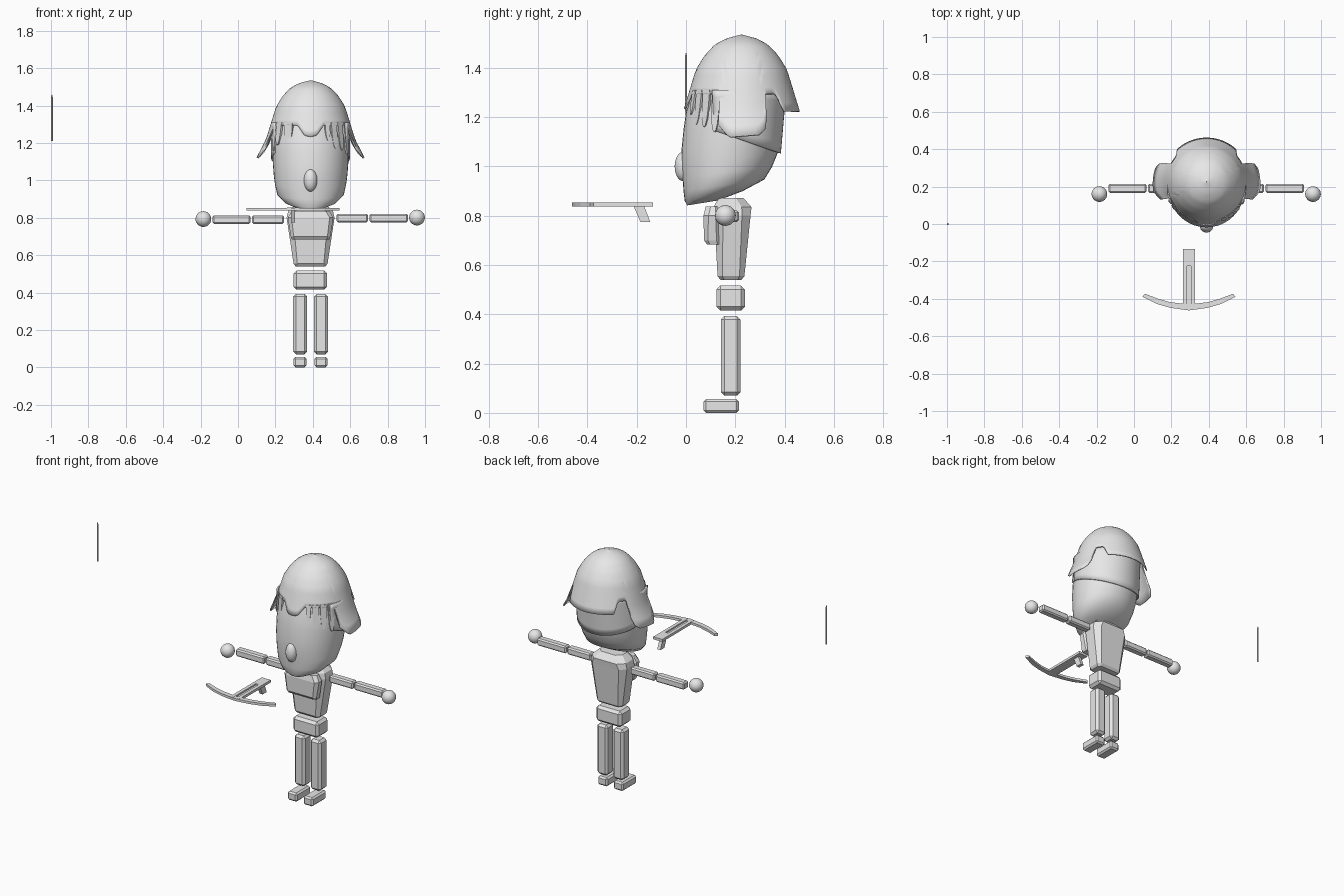
import bpy, bmesh, math
from mathutils import Matrix, Vector

cube = bpy.data.objects.get("Cube")
if cube:
    bpy.data.objects.remove(cube, do_unlink=True)

grey = bpy.data.materials.new("plain_grey")
grey.use_nodes = True
GREY = (0.8, 0.8, 0.8, 1)
grey.diffuse_color = GREY
grey.node_tree.nodes["Principled BSDF"].inputs["Base Color"].default_value = GREY

CX = 0.388   # middle of the figure
CY = 0.225   # helmet axis
BX = 0.294   # middle of the crossbow


def finish(name, bm, smooth=False):
    bmesh.ops.recalc_face_normals(bm, faces=bm.faces)
    mesh = bpy.data.meshes.new(name)
    bm.to_mesh(mesh)
    bm.free()
    mesh.materials.append(grey)
    ob = bpy.data.objects.new(name, mesh)
    bpy.context.collection.objects.link(ob)
    if smooth:
        bpy.ops.object.select_all(action='DESELECT')
        ob.select_set(True)
        bpy.context.view_layer.objects.active = ob
        bpy.ops.object.shade_smooth_by_angle(angle=math.radians(40))
    return ob


def loft(name, rings, closed=True, caps=True, smooth=False):
    bm = bmesh.new()
    rows = [[bm.verts.new(p) for p in ring] for ring in rings]
    n = len(rows[0])
    for a, b in zip(rows, rows[1:]):
        for i in range(n if closed else n - 1):
            j = (i + 1) % n
            bm.faces.new((a[i], a[j], b[j], b[i]))
    if caps:
        bm.faces.new(rows[0])
        bm.faces.new(rows[-1])
    return finish(name, bm, smooth)


def box(name, x, y, z, bevel=0.0):
    bm = bmesh.new()
    bmesh.ops.create_cube(bm, size=1)
    for v in bm.verts:
        v.co = Vector([(lo + hi) / 2 + c * (hi - lo) for c, (lo, hi) in zip(v.co, (x, y, z))])
    ob = finish(name, bm)
    if bevel:
        mod = ob.modifiers.new("bevel", 'BEVEL')
        mod.width, mod.segments = bevel, 1
    return ob


def ball(name, centre, size):
    bm = bmesh.new()
    bmesh.ops.create_uvsphere(bm, u_segments=24, v_segments=14, radius=1)
    bmesh.ops.transform(bm, matrix=Matrix.Translation(centre) @ Matrix.Diagonal((*size, 1)), verts=bm.verts)
    return finish(name, bm, True)


def chamfered(z, hx, yf, yb, c):
    half = [(hx - c, yf), (hx, yf + c), (hx, yb - c), (hx - c, yb)]
    pts = half + [(-x, y) for x, y in reversed(half)]
    return [(CX + x, y, z) for x, y in pts]


def lerp(table, t):
    for (a, va), (b, vb) in zip(table, table[1:]):
        if t <= b:
            return va + (vb - va) * max(t - a, 0) / (b - a)
    return table[-1][1]


# Legs and feet
for side, s in (("right", -1), ("left", 1)):
    x = CX + s * 0.056
    box(side + "_leg", (x - 0.037, x + 0.037), (0.142, 0.221), (0.07, 0.393), 0.014)
    box(side + "_foot", (x - 0.034, x + 0.034), (0.071, 0.215), (0, 0.056), 0.01)

# Pelvis, torso and chest plate
box("pelvis", (0.297, 0.477), (0.124, 0.239), (0.415, 0.517), 0.016)
loft("torso", [chamfered(*r) for r in (
    (0.54, 0.08, 0.14, 0.225, 0.015), (0.555, 0.091, 0.128, 0.237, 0.02),
    (0.80, 0.128, 0.115, 0.262, 0.035), (0.835, 0.12, 0.112, 0.266, 0.04),
    (0.872, 0.08, 0.132, 0.233, 0.03))])
loft("chest_plate", [chamfered(*r) for r in (
    (0.684, 0.1, 0.085, 0.14, 0.012), (0.7, 0.106, 0.073, 0.14, 0.016),
    (0.8, 0.122, 0.071, 0.14, 0.02), (0.837, 0.1, 0.08, 0.14, 0.02))])

# Arms and hands
for side, z, upper, fore, hand in (
        ("right", 0.79, (0.075, 0.246), (-0.136, 0.067), -0.185),
        ("left", 0.798, (0.527, 0.695), (0.703, 0.909), 0.957)):
    box(side + "_upper_arm", upper, (0.167, 0.215), (z - 0.023, z + 0.023), 0.008)
    box(side + "_forearm", fore, (0.167, 0.215), (z - 0.023, z + 0.023), 0.008)
    ball(side + "_hand", (hand, 0.16, z + 0.003), (0.042,) * 3)

# Head: tilted oval rings (front y, front z, back y, back z, half width)
head = []
for yf, zf, yb, zb, hw in (
        (0.005, 0.842, 0.13, 0.862, 0.07), (-0.005, 0.86, 0.23, 0.9, 0.135),
        (-0.01, 0.9, 0.318, 0.947, 0.178), (-0.014, 0.955, 0.35, 1.0, 0.19),
        (-0.018, 1.0, 0.373, 1.057, 0.197), (-0.018, 1.07, 0.385, 1.12, 0.202),
        (-0.01, 1.15, 0.395, 1.18, 0.204), (0.0, 1.22, 0.4, 1.22, 0.204),
        (0.03, 1.32, 0.39, 1.32, 0.18)):
    ring = []
    for i in range(40):
        a = math.tau * i / 40
        t = (1 - math.cos(a)) / 2
        ring.append((CX + hw * math.sin(a), yf + (yb - yf) * t, zf + (zb - zf) * t))
    head.append(ring)
loft("head", head, smooth=True)
ball("nose", (CX, -0.01, 1.0), (0.036, 0.036, 0.06))

# Hair at the back of the head
hair = []
for k in range(7):
    t = k / 6
    ring = []
    for i in range(41):
        a = math.radians(65 + 230 * i / 40)
        r = 0.19 + 0.022 * t
        y = 0.195 - r * math.cos(a)
        low = 1.14 - 0.34 * (y - 0.13)
        ring.append((CX + 0.211 * math.sin(a), y, low + (1.31 - low) * t))
    hair.append(ring)
back_hair = loft("back_hair", hair, closed=False, caps=False, smooth=True)
back_hair.modifiers.new("thickness", 'SOLIDIFY').thickness = 0.008

# Helmet: dome whose rim height changes with the angle from the front
RADIUS = [(1.12, 0.29), (1.22, 0.238), (1.305, 0.212), (1.393, 0.185),
          (1.45, 0.15), (1.495, 0.108), (1.52, 0.06), (1.535, 0.002)]
RIM = [(0, 1.235), (8, 1.24), (14, 1.27), (19, 1.295), (66, 1.295), (69, 1.17),
       (80, 1.12), (105, 1.13), (113, 1.16), (117, 1.295), (131, 1.295),
       (138, 1.225), (180, 1.223)]
helmet = []
for k in range(19):
    t = (k / 18) ** 2
    ring = []
    for i in range(120):
        deg = i * 3
        rim = lerp(RIM, min(deg, 360 - deg))
        z = 1.535 - (1.535 - rim) * t
        r = lerp(RADIUS, z)
        a = math.radians(deg)
        ring.append((CX + r * math.sin(a), CY - r * math.cos(a), z))
    helmet.append(ring)
shell = loft("helmet", helmet, caps=False, smooth=True)
shell.modifiers.new("thickness", 'SOLIDIFY').thickness = 0.008

# Fringe strands hanging under the rim (angle, tip height, half width)
for n, (deg, tip, w) in enumerate((
        (-34, 1.11, 0.026), (-52, 1.19, 0.02), (-62, 1.16, 0.014),
        (25, 1.21, 0.014), (36, 1.17, 0.018), (48, 1.16, 0.018), (61, 1.14, 0.018))):
    a = math.radians(deg)
    out = Vector((math.sin(a), -math.cos(a), 0))
    along = Vector((math.cos(a), math.sin(a), 0))
    rings = []
    for t, k in ((0, 1), (0.5, 0.95), (0.8, 0.75), (0.95, 0.4), (1, 0.1)):
        mid = Vector((CX, CY, 1.31 - (1.31 - tip) * t)) + out * (0.207 + 0.016 * t)
        rings.append([mid + along * w * k * u + out * 0.006 * v
                      for u, v in ((-1, -1), (1, -1), (1, 1), (-1, 1))])
    loft("fringe_strand_%d" % (n + 1), rings, smooth=True)

# Crossbow: grooved stock, grip and curved bow
LOW, MID, TOP = 0.838, 0.845, 0.854
box("stock_base", (BX - 0.032, BX + 0.032), (-0.455, -0.134), (LOW, MID))
box("stock_rear", (BX - 0.032, BX + 0.032), (-0.225, -0.134), (MID, TOP))
for side, s in (("right", -1), ("left", 1)):
    x = BX + s * 0.021
    box(side + "_stock_rail", (x - 0.011, x + 0.011), (-0.455, -0.225), (MID, TOP))
loft("grip", [[(BX + x, y, z) for x, y in ((-0.011, a), (0.011, a), (0.011, b), (-0.011, b))]
              for z, a, b in ((0.775, -0.185, -0.145), (0.84, -0.213, -0.17))])
arc = [(0, -0.462, 0, -0.43), (0.1, -0.448, 0.1, -0.418),
       (0.17, -0.428, 0.165, -0.4), (0.249, -0.389, 0.235, -0.373)]
arc = [(-a, b, -c, d) for a, b, c, d in reversed(arc[1:])] + arc
loft("bow", [[(BX + a, b, LOW), (BX + c, d, LOW), (BX + c, d, TOP - 0.001), (BX + a, b, TOP - 0.001)]
             for a, b, c, d in arc])

# Loose bolt
loft("bolt", [[(-0.995 + r * math.cos(math.tau * i / 8), r * math.sin(math.tau * i / 8), z)
               for i in range(8)] for z, r in ((1.21, 0.005), (1.445, 0.005), (1.46, 0.001))])
